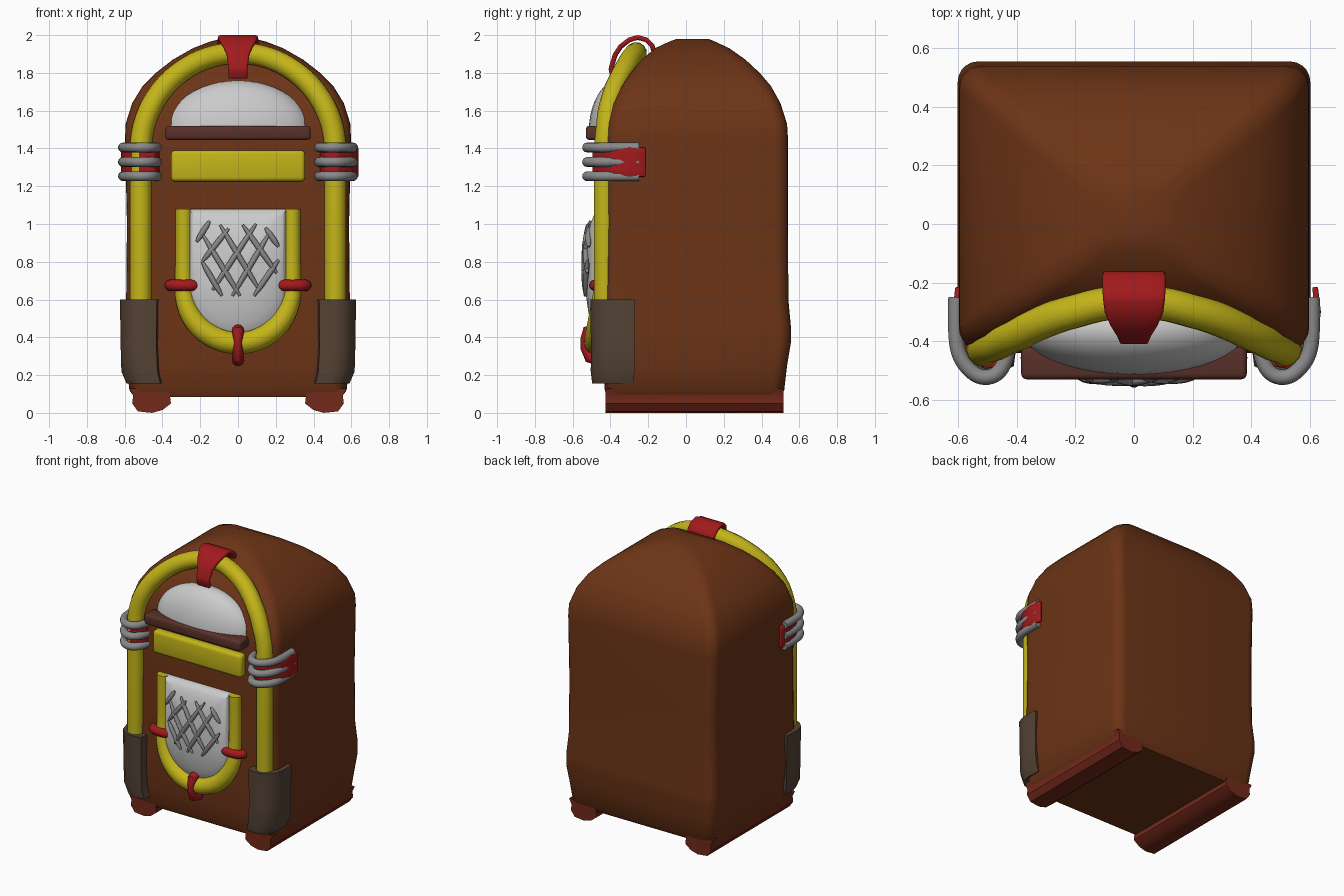
import bpy, bmesh, math
from mathutils import Vector

if "Cube" in bpy.data.objects:
    bpy.data.objects.remove(bpy.data.objects["Cube"])


def mat(name, c):
    m = bpy.data.materials.new(name)
    m.diffuse_color = (*c, 1)
    m.use_nodes = True
    m.node_tree.nodes["Principled BSDF"].inputs["Base Color"].default_value = m.diffuse_color
    return m


WOOD = mat("wood", (.15, .034, .008))
FOOT = mat("foot_wood", (.17, .022, .01))
DARK = mat("dark_wood", (.10, .03, .022))
GUARD = mat("guard", (.09, .056, .036))
YELLOW = mat("yellow", (.55, .46, .01))
RED = mat("red", (.36, .01, .012))
CHROME = mat("chrome", (.25, .25, .25))
GLASS = mat("glass", (.8, .8, .8))


def finish(o, m, angle=40):
    if m:
        o.data.materials.append(m)
    bpy.ops.object.select_all(action='DESELECT')
    o.select_set(True)
    bpy.context.view_layer.objects.active = o
    if o.type == 'CURVE':
        bpy.ops.object.convert(target='MESH')
        o = bpy.context.object
    bpy.ops.object.shade_smooth_by_angle(angle=math.radians(angle))
    return o


def from_bm(name, bm, m, angle=40):
    bmesh.ops.recalc_face_normals(bm, faces=bm.faces)
    me = bpy.data.meshes.new(name)
    bm.to_mesh(me)
    bm.free()
    o = bpy.data.objects.new(name, me)
    bpy.context.collection.objects.link(o)
    return finish(o, m, angle)


def loft(name, rings, m, closed=True, caps=True, angle=40):
    bm = bmesh.new()
    vs = [[bm.verts.new(p) for p in r] for r in rings]
    n = len(rings[0])
    for a, b in zip(vs, vs[1:]):
        for i in range(n if closed else n - 1):
            j = (i + 1) % n
            bm.faces.new((a[i], a[j], b[j], b[i]))
    if caps:
        bm.faces.new(vs[0])
        bm.faces.new(vs[-1])
    return from_bm(name, bm, m, angle)


def tube(name, pts, r, m, radii=None, smooth=False):
    cu = bpy.data.curves.new(name, 'CURVE')
    cu.dimensions = '3D'
    cu.bevel_depth, cu.bevel_resolution, cu.use_fill_caps = r, 4, True
    sp = cu.splines.new('NURBS' if smooth else 'POLY')
    sp.points.add(len(pts) - 1)
    for i, p in enumerate(pts):
        sp.points[i].co = (*p, 1)
        sp.points[i].radius = radii[i] if radii else 1
    if smooth:
        sp.order_u, sp.use_endpoint_u, sp.resolution_u = 3, True, 6
    o = bpy.data.objects.new(name, cu)
    bpy.context.collection.objects.link(o)
    return finish(o, m)


def box(name, x, y, z, bev, m):
    bm = bmesh.new()
    bmesh.ops.create_cube(bm, size=1)
    for v in bm.verts:
        v.co = [a[0] + (c + .5) * (a[1] - a[0]) for a, c in zip((x, y, z), v.co)]
    bmesh.ops.bevel(bm, geom=bm.edges[:], offset=bev, segments=3, profile=.5, affect='EDGES')
    return from_bm(name, bm, m)


def thicken(o, t, bev):
    s = o.modifiers.new("thick", 'SOLIDIFY')
    s.thickness, s.offset = t, 0
    b = o.modifiers.new("round", 'BEVEL')
    b.width, b.segments = bev, 2


def rounded_rect(hx, y0, y1, z):
    r = min(.07, hx * .6, (y1 - y0) * .4)
    out = []
    for k, (cx, cy) in enumerate(((hx - r, y1 - r), (-hx + r, y1 - r), (-hx + r, y0 + r), (hx - r, y0 + r))):
        for i in range(6):
            a = math.pi / 2 * (k + i / 5)
            out.append((cx + r * math.cos(a), cy + r * math.sin(a), z))
    return out


def lerp(table, z):
    for (z0, v0), (z1, v1) in zip(table, table[1:]):
        if z <= z1:
            return v0 + (v1 - v0) * (z - z0) / (z1 - z0)
    return table[-1][1]


# Cabinet: rounded sections (z, half width, front y, back y)
SECT = [(.085, .55, -.415, .50), (.12, .575, -.43, .52), (.25, .59, -.435, .535), (.37, .602, -.44, .555),
        (.46, .602, -.44, .555), (.6, .592, -.435, .542), (1, .588, -.43, .54), (1.45, .598, -.425, .54),
        (1.53, .595, -.415, .535), (1.64, .56, -.385, .50), (1.73, .505, -.34, .45), (1.80, .435, -.293, .39),
        (1.87, .345, -.235, .315), (1.93, .24, -.165, .23), (1.965, .15, -.09, .155), (1.98, .09, -.05, .12)]
loft("cabinet", [rounded_rect(hx, a, b, z) for z, hx, a, b in SECT], WOOD)

# Arched light tube leaning back along the cabinet front
LEAN = [(0, -.43), (1.4, -.43), (1.6, -.41), (1.72, -.375), (1.8, -.335), (1.87, -.295), (1.91, -.26)]
arch = [(-.515, .2), (-.515, .8)]
arch += [(-.515 * math.cos(math.pi * i / 40), 1.39 + .515 * math.sin(math.pi * i / 40)) for i in range(41)]
arch += [(.515, .8), (.515, .2)]
tube("arch_tube", [(x, lerp(LEAN, z), z) for x, z in arch], .058, YELLOW)

# Crown clasp folded over the top of the arch
CLASP = [(-.385, 1.77, .052), (-.398, 1.82, .05), (-.375, 1.895, .06), (-.345, 1.94, .08), (-.3, 1.975, .1),
         (-.255, 1.988, .106), (-.21, 1.975, .108), (-.18, 1.945, .108), (-.168, 1.91, .105)]
o = loft("crown_clasp", [[(w * k, y, z) for k in (-1, -.5, 0, .5, 1)] for y, z, w in CLASP], RED, closed=False, caps=False)
thicken(o, .026, .01)

# Side bands, chrome rings, corner guards and foot rails
WRAP = [(.608, -.25), (.612, -.38), (.592, -.47), (.52, -.535), (.44, -.50), (.43, -.42)]
BAND = [(.612, -.215), (.622, -.3), (.612, -.38), (.575, -.45), (.52, -.485), (.46, -.475), (.435, -.43)]
CORNER = [(.618, -.27), (.625, -.38), (.605, -.45), (.565, -.49), (.51, -.507), (.43, -.495), (.42, -.42), (.5, -.3)]
RAIL = [(.365, .13), (.355, .05), (.40, .015), (.455, 0), (.53, .008), (.56, .05), (.555, .09), (.575, .13)]
for s, side in ((-1, "left"), (1, "right")):
    d = .006 if s > 0 else -.012
    o = loft(side + "_band", [[(s * (x + d), y, z) for x, y in BAND] for z in (1.25, 1.29, 1.33, 1.37, 1.405)],
             RED, closed=False, caps=False)
    thicken(o, .02, .006)
    for i, z in enumerate((1.253, 1.328, 1.405)):
        tube(f"{side}_ring_{i}", [(s * x, y, z) for x, y in WRAP], .026, CHROME, smooth=True)
    loft(side + "_guard", [[(s * (.5 + (x - .5) * k - e), -.38 + (y + .38) * k, z) for x, y in CORNER]
                           for z, k, e in ((.155, .92, .025), (.22, .98, .005), (.35, .97, .0), (.6, 1, 0))], GUARD)
    loft(side + "_foot", [[(s * x, y, z) for x, z in RAIL] for y in (-.425, .515)], FOOT)

# Upper window, shelf bar and title panel
bm = bmesh.new()
bmesh.ops.create_uvsphere(bm, u_segments=40, v_segments=24, radius=1)
for v in bm.verts:
    v.co = (v.co.x * .385, v.co.y * .155 - .36, v.co.z * .275 + 1.485)
g = bm.verts[:] + bm.edges[:] + bm.faces[:]
bmesh.ops.bisect_plane(bm, geom=g, plane_co=(0, 0, 1.49), plane_no=(0, 0, -1), clear_outer=True)
from_bm("window_dome", bm, GLASS)
box("shelf_bar", (-.385, .385), (-.53, -.42), (1.445, 1.52), .018, DARK)
box("title_panel", (-.355, .355), (-.475, -.40), (1.225, 1.39), .022, YELLOW)

# Domed speaker cloth
outline = [(.26, 1.08)] + [(.26 * math.cos(a), .65 - .26 * math.sin(a))
                           for a in (math.pi * i / 20 for i in range(21))] + [(-.26, 1.08)]
outline += [(-.26 + .052 * i, 1.08) for i in range(1, 10)]
loft("speaker_cloth", [[(x * t, -.42, .76 + (z - .76) * t) for x, z in outline] for t in (1,)]
     + [[(x * t, -.45 - .085 * math.sqrt(1 - t * t), .76 + (z - .76) * t) for x, z in outline]
        for t in (1, .97, .9, .78, .6, .4, .2, .05)], GLASS)

# U-shaped speaker surround, thicker at the bottom
U = [(-.287, 1.08), (-.287, .86)]
U += [(-.287 * math.cos(math.pi * i / 24), .66 - .29 * math.sin(math.pi * i / 24)) for i in range(25)]
U += [(.287, .86), (.287, 1.08)]
tube("speaker_surround", [(x, -.44 - .04 * max(0, (.66 - z) / .29), z) for x, z in U], .06, YELLOW,
     [.74 + .26 * max(0, min(1, (.7 - z) / .3)) for x, z in U])

# Crossed grille bars lying on the cloth
BARS = [(-.22, .905, -.15, 1.015), (.145, .98, .215, .88), (-.19, .80, -.05, .975), (-.135, .65, .095, 1.0),
        (-.03, .62, .165, .95), (.085, .62, .215, .81), (-.19, .80, -.085, .62), (-.185, .94, .01, .62),
        (-.095, .995, .11, .655), (.025, .995, .205, .74)]
for i, (x0, z0, x1, z1) in enumerate(BARS):
    pts = []
    for k in range(7):
        x, z = x0 + (x1 - x0) * k / 6, z0 + (z1 - z0) * k / 6
        pts.append((x, -.455 - .085 * math.sqrt(max(.1, 1 - .6 * (x / .26) ** 2 - .7 * ((z - .76) / .33) ** 2)), z))
    tube(f"grille_bar_{i}", pts, .015, CHROME, [.45, .85, 1, 1, 1, .85, .45])

# Red clips on the surround
for s, side in ((-1, "left"), (1, "right")):
    tube(side + "_clip", [(s * .36, -.445, .675), (s * .35, -.475, .675), (s * .285, -.485, .675),
                          (s * .23, -.48, .675), (s * .215, -.45, .675)], .03, RED, smooth=True)
tube("bottom_clip", [(0, -.45, .28), (0, -.51, .295), (0, -.535, .345), (0, -.54, .37), (0, -.535, .39),
                     (0, -.52, .43), (0, -.47, .445)], .032, RED, [1, 1, .75, .6, .75, 1, 1])
